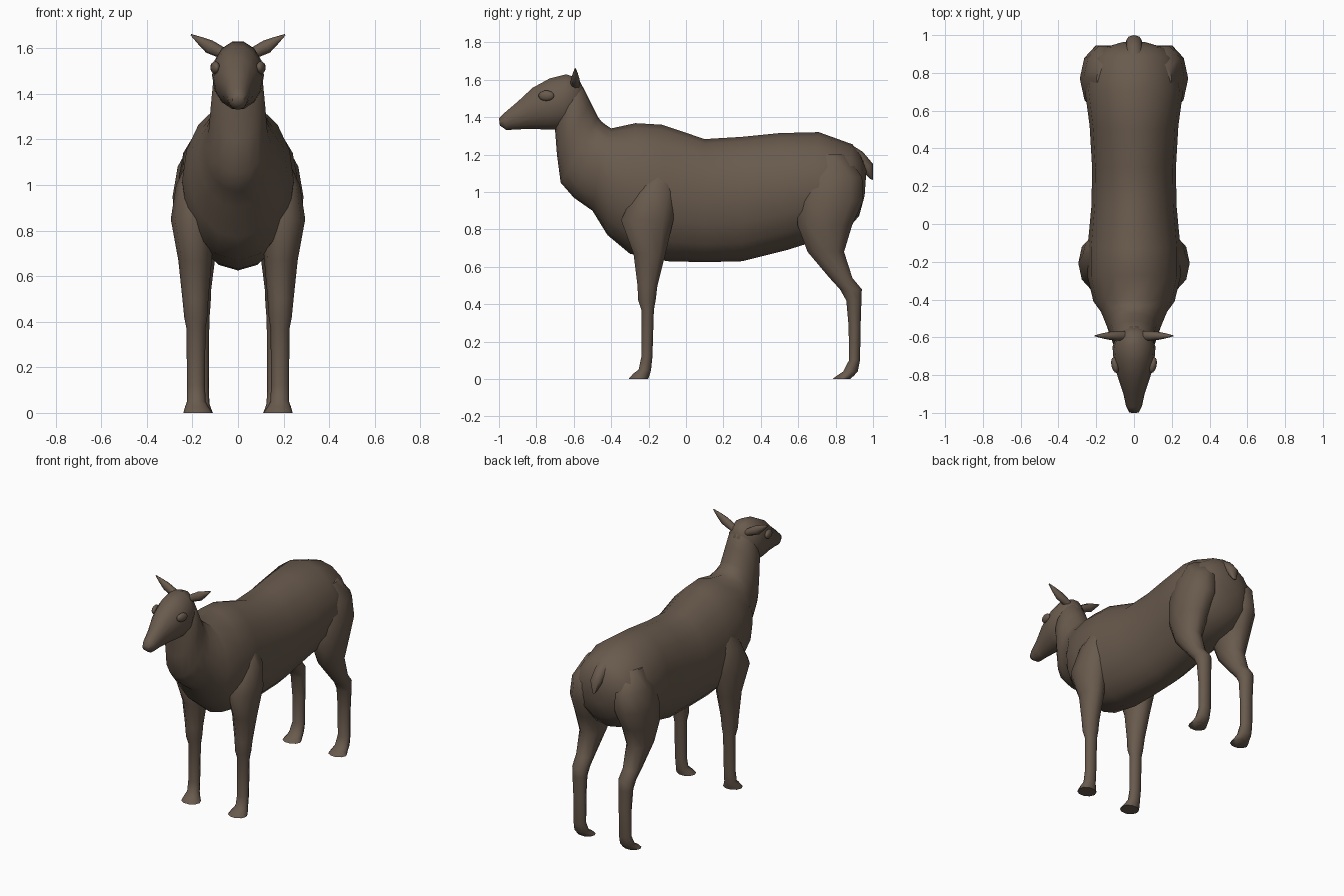
import bpy, bmesh, math
from mathutils import Vector

old = bpy.data.objects.get("Cube")
if old:
    bpy.data.objects.remove(old)

fur = bpy.data.materials.new("brown fur")
fur.use_nodes = True
COLOUR = (0.14, 0.102, 0.074, 1)
fur.diffuse_color = COLOUR
fur.node_tree.nodes["Principled BSDF"].inputs["Base Color"].default_value = COLOUR


def loft(name, rings, sides=12):
    """Skin a tube over rings of (centre, half axis across, half axis along)."""
    bm = bmesh.new()
    loops = []
    for centre, a, b in rings:
        steps = [2 * math.pi * i / sides for i in range(sides)]
        loops.append([bm.verts.new(centre + a * math.cos(t) + b * math.sin(t)) for t in steps])
    for lo, hi in zip(loops, loops[1:]):
        for i in range(sides):
            j = (i + 1) % sides
            bm.faces.new((lo[i], lo[j], hi[j], hi[i]))
    bm.faces.new(loops[0])
    bm.faces.new(loops[-1])
    bmesh.ops.recalc_face_normals(bm, faces=bm.faces)
    mesh = bpy.data.meshes.new(name)
    bm.to_mesh(mesh)
    bm.free()
    return finish(bpy.data.objects.new(name, mesh))


def finish(obj):
    if not obj.users_collection:
        bpy.context.collection.objects.link(obj)
    obj.data.materials.append(fur)
    bpy.ops.object.select_all(action="DESELECT")
    obj.select_set(True)
    bpy.context.view_layer.objects.active = obj
    bpy.ops.object.shade_smooth_by_angle(angle=math.radians(60))
    return obj


def spine_rings(rows):
    """Rows of top y, top z, bottom y, bottom z, half width."""
    for ty, tz, by, bz, w in rows:
        top, low = Vector((0, ty, tz)), Vector((0, by, bz))
        yield (top + low) / 2, Vector((w, 0, 0)), (top - low) / 2


def leg_rings(rows, side):
    """Rows of z, front y, back y, inner x, outer x."""
    for z, y0, y1, x0, x1 in rows:
        yield (Vector((side * (x0 + x1) / 2, (y0 + y1) / 2, z)),
               Vector(((x1 - x0) / 2, 0, 0)), Vector((0, (y1 - y0) / 2, 0)))


# Trunk and neck
loft("body", list(spine_rings([
    (.965, 1.12, .955, .98, .07), (.935, 1.2, .925, .87, .17),
    (.89, 1.255, .84, .78, .23), (.71, 1.32, .7, .74, .26),
    (.5, 1.315, .54, .69, .235), (.3, 1.295, .3, .63, .222),
    (.1, 1.283, .1, .625, .225), (-.13, 1.36, -.1, .63, .245),
    (-.27, 1.368, -.3, .67, .245), (-.4, 1.34, -.42, .77, .215),
    (-.43, 1.36, -.5, .9, .175), (-.45, 1.375, -.6, .97, .15),
    (-.47, 1.4, -.67, 1.05, .13), (-.51, 1.48, -.69, 1.2, .12),
    (-.55, 1.56, -.7, 1.33, .11), (-.6, 1.6, -.71, 1.38, .07)])), 16)

# Head
loft("head", list(spine_rings([
    (-1, 1.395, -.995, 1.355, .025), (-.97, 1.425, -.96, 1.33, .042),
    (-.9, 1.485, -.9, 1.333, .056), (-.82, 1.56, -.82, 1.335, .083),
    (-.73, 1.61, -.74, 1.33, .107), (-.64, 1.633, -.66, 1.33, .114),
    (-.575, 1.61, -.6, 1.36, .09), (-.54, 1.54, -.56, 1.42, .05)])), 14)

# Tail
loft("tail", list(spine_rings([
    (.88, 1.255, .88, 1.19, .045), (.945, 1.215, .92, 1.165, .04),
    (1, 1.15, .94, 1.115, .042), (1, 1.065, .985, 1.07, .012)])), 8)

FRONT = [(1.15, -.19, -.08, .1, .2), (1, -.28, -.05, .1, .272),
         (.85, -.355, -.06, .1, .295), (.67, -.285, -.105, .115, .262),
         (.5, -.262, -.15, .13, .244), (.42, -.258, -.16, .135, .236),
         (.37, -.24, -.17, .143, .226), (.12, -.24, -.178, .145, .224),
         (.05, -.255, -.185, .142, .224), (.028, -.285, -.19, .13, .232),
         (0, -.31, -.2, .112, .24)]
HIND = [(1.2, .68, .86, .06, .2), (1.08, .62, .95, .04, .265),
        (.95, .585, .955, .04, .287), (.82, .59, .895, .07, .28),
        (.68, .645, .85, .1, .255), (.54, .765, .893, .118, .235),
        (.48, .82, .943, .12, .228), (.42, .855, .94, .125, .222),
        (.28, .868, .935, .128, .215), (.1, .87, .932, .128, .215),
        (.04, .838, .92, .125, .22), (.018, .805, .9, .118, .225),
        (0, .78, .88, .11, .235)]

for side, label in ((1, "left"), (-1, "right")):
    loft("front_leg_" + label, list(leg_rings(FRONT, side)), 10)
    loft("hind_leg_" + label, list(leg_rings(HIND, side)), 10)

    # Leaf-shaped ear
    ear = []
    for x, z, half, thick in ((.04, 1.565, .02, .024), (.08, 1.585, .026, .026),
                              (.125, 1.607, .03, .022), (.165, 1.633, .018, .014),
                              (.207, 1.66, .003, .003)):
        ear.append((Vector((side * x, -.592, z)),
                    Vector((-side * .5 * half, 0, .87 * half)), Vector((0, thick, 0))))
    loft("ear_" + label, ear, 8)

    # Almond eye bulging from the head
    bpy.ops.mesh.primitive_uv_sphere_add(
        segments=12, ring_count=8, location=(side * .1, -.747, 1.515),
        rotation=(0, 0, side * math.radians(-12)))
    eye = bpy.context.object
    eye.name = "eye_" + label
    eye.scale = (.02, .043, .028)
    finish(eye)
